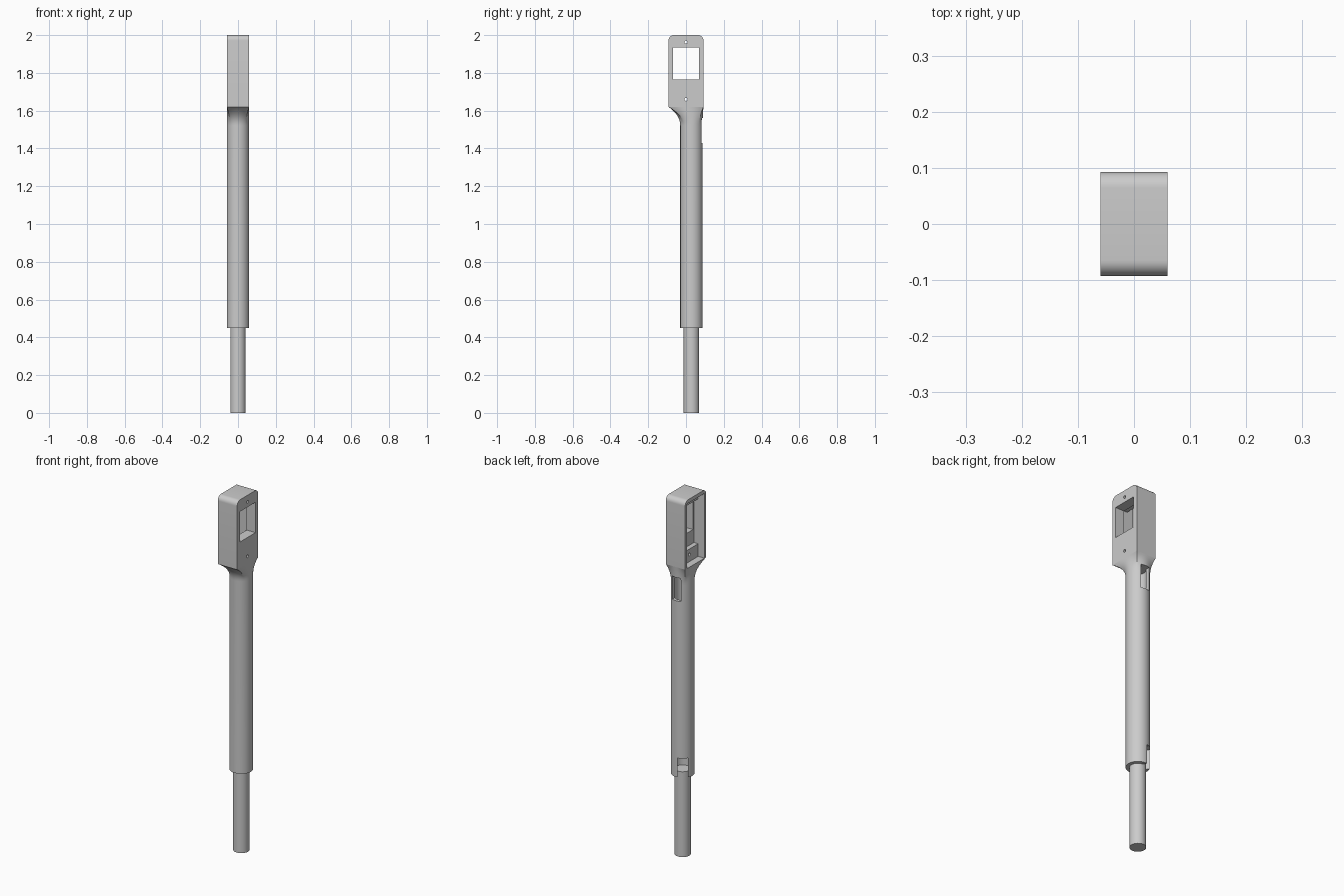
import bpy, bmesh, math
from mathutils import Matrix, Vector

if "Cube" in bpy.data.objects:
    bpy.data.objects.remove(bpy.data.objects["Cube"])

grey = bpy.data.materials.new("plain grey")
grey.use_nodes = True
grey.diffuse_color = (0.6, 0.6, 0.6, 1)
grey.node_tree.nodes["Principled BSDF"].inputs["Base Color"].default_value = (0.6, 0.6, 0.6, 1)

SHAFT_Y, SHAFT_R, ROD_R = 0.029, 0.0595, 0.041
HALF_X, HALF_Y = 0.0595, 0.0925
SHAFT_Z, NECK_Z, HEAD_Z, TOP_Z = 0.45, 1.52, 1.62, 2.0
SIDES = 64


def make(name, bm):
    bmesh.ops.recalc_face_normals(bm, faces=bm.faces)
    mesh = bpy.data.meshes.new(name)
    bm.to_mesh(mesh)
    bm.free()
    mesh.materials.append(grey)
    ob = bpy.data.objects.new(name, mesh)
    bpy.context.collection.objects.link(ob)
    return ob


def box(name, lo, hi, turn=0, pivot=(0, 0, 0)):
    lo, hi = Vector(lo), Vector(hi)
    bm = bmesh.new()
    bmesh.ops.create_cube(bm, size=1, matrix=Matrix.Translation((lo + hi) / 2)
                          @ Matrix.Diagonal((*(hi - lo), 1)))
    bmesh.ops.rotate(bm, verts=bm.verts, cent=pivot, matrix=Matrix.Rotation(turn, 3, 'Z'))
    return make(name, bm)


def cylinder(name, r, start, length, axis='Z', sides=SIDES):
    bm = bmesh.new()
    bmesh.ops.create_cone(bm, cap_ends=True, segments=sides, radius1=r, radius2=r, depth=length)
    bmesh.ops.translate(bm, verts=bm.verts, vec=(0, 0, length / 2))
    if axis == 'X':
        bmesh.ops.rotate(bm, verts=bm.verts, matrix=Matrix.Rotation(math.pi / 2, 3, 'Y'))
    bmesh.ops.translate(bm, verts=bm.verts, vec=start)
    return make(name, bm)


def cut(ob, cutters):
    for c in cutters:
        mod = ob.modifiers.new("cut", 'BOOLEAN')
        mod.operation, mod.solver, mod.object = 'DIFFERENCE', 'EXACT', c
    bpy.context.view_layer.objects.active = ob
    for mod in list(ob.modifiers):
        bpy.ops.object.modifier_apply(modifier=mod.name)
    for c in cutters:
        bpy.data.objects.remove(c)


def ring(bm, z, t):
    # cross-section blending from the round shaft (t=0) to the head rectangle (t=1)
    verts = []
    for i in range(SIDES):
        a = 2 * math.pi * i / SIDES
        c, s = math.cos(a), math.sin(a)
        k = 1 / max(abs(c), abs(s))
        round_pt = Vector((c * SHAFT_R, SHAFT_Y + s * SHAFT_R, z))
        square_pt = Vector((c * k * HALF_X, s * k * HALF_Y, z))
        verts.append(bm.verts.new(round_pt.lerp(square_pt, t)))
    return verts


# Shaft with flared neck
bm = bmesh.new()
rings = [ring(bm, SHAFT_Z, 0)]
steps = 10
for i in range(steps + 1):
    u = i / steps
    rings.append(ring(bm, NECK_Z + (HEAD_Z - NECK_Z) * u, u ** 2.2))
for low, high in zip(rings, rings[1:]):
    for i in range(SIDES):
        j = (i + 1) % SIDES
        bm.faces.new((low[i], low[j], high[j], high[i]))
bm.faces.new(rings[0][::-1])
bm.faces.new(rings[-1])
shaft = make("shaft", bm)

# Hollow core and the two cable slots
axis = (0, SHAFT_Y, 0)
cut(shaft, [
    cylinder("core_cutter", ROD_R, (0, SHAFT_Y, 0.4), 1.16),
    box("upper_slot_cutter", (-0.026, SHAFT_Y, 1.43), (0.026, 0.15, 1.56)),
    box("lower_slot_cutter", (-0.027, SHAFT_Y, 0.4), (0.027, 0.15, 0.557),
        math.radians(36), axis),
])

# Thin rod plugged into the shaft
rod = cylinder("rod", ROD_R, (0, SHAFT_Y, 0), 0.475)

# Head block with rounded top corners
bm = bmesh.new()
radius = 0.028
outline = [(-HALF_Y, HEAD_Z), (HALF_Y, HEAD_Z)]
for side, first in ((1, 0), (-1, 90)):
    for i in range(9):
        a = math.radians(first + 90 * i / 8)
        outline.append((side * (HALF_Y - radius) + radius * math.cos(a),
                        TOP_Z - radius + radius * math.sin(a)))
face = bm.faces.new([bm.verts.new((-HALF_X, y, z)) for y, z in outline])
extruded = bmesh.ops.extrude_face_region(bm, geom=[face])["geom"]
bmesh.ops.translate(bm, verts=[v for v in extruded if isinstance(v, bmesh.types.BMVert)],
                    vec=(2 * HALF_X, 0, 0))
head = make("head", bm)

# Pocket open on the right, window, screw bosses and screw holes
cut(head, [
    box("pocket_cutter", (-0.1, -0.077, 1.69), (-0.02, 0.077, 1.94)),
    box("deep_pocket_cutter", (-0.03, -0.077, 1.69), (0.005, 0.077, 1.94)),
    box("boss_clearance_cutter", (-0.1, -0.077, 1.6), (-0.021, 0.077, 1.98)),
    box("window_cutter", (-0.1, -0.069, 1.765), (0.1, 0.069, 1.934)),
    cylinder("lower_hole_cutter", 0.008, (-0.1, 0, 1.66), 0.2, 'X', 20),
    cylinder("upper_hole_cutter", 0.008, (-0.1, 0, 1.963), 0.2, 'X', 20),
])

for ob in (shaft, rod, head):
    bpy.ops.object.select_all(action='DESELECT')
    ob.select_set(True)
    bpy.context.view_layer.objects.active = ob
    bpy.ops.object.shade_smooth_by_angle(angle=math.radians(30))
